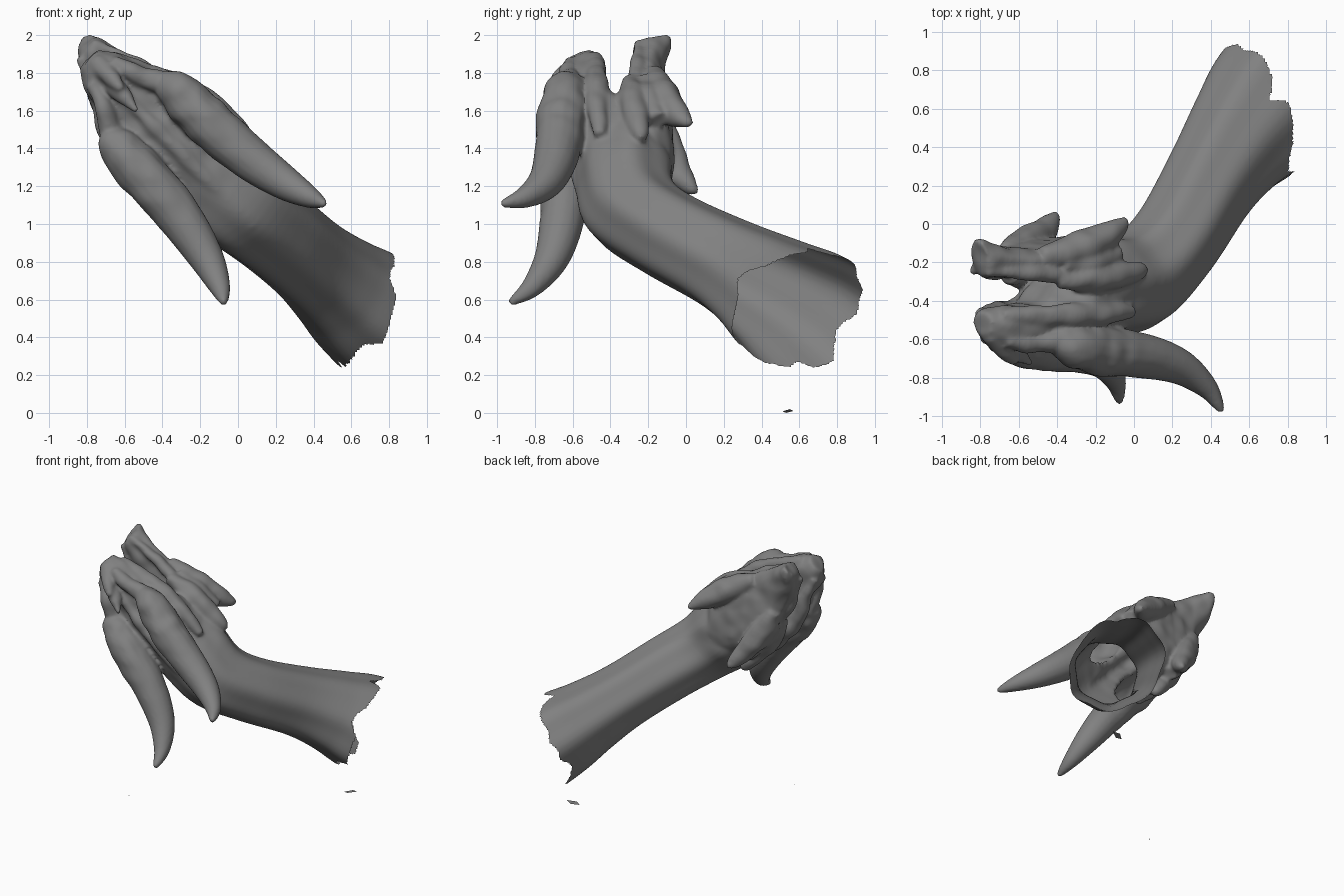
import bpy, bmesh, math, random
from mathutils import Vector, noise

if "Cube" in bpy.data.objects:
    bpy.data.objects.remove(bpy.data.objects["Cube"])

random.seed(4)

# Head frame: s forward, a sideways, h towards the crown
O = Vector((-0.25, -0.40, 1.34))
L = Vector((0.71, -0.06, 0.70)).normalized()
F = Vector((-0.70, 0.0, 0.71)).normalized()
U = L.cross(F).normalized()
if U.y > 0:
    U = -U


def world(p):
    return O + F * p[0] + L * p[1] + U * p[2]


def spline(keys, steps):
    """Catmull-Rom through tuples of numbers."""
    out = []
    n = len(keys)
    for i in range(n - 1):
        k = [keys[max(i - 1, 0)], keys[i], keys[i + 1], keys[min(i + 2, n - 1)]]
        for j in range(steps):
            t = j / steps
            out.append([0.5 * (2 * b + (c - a) * t + (2 * a - 5 * b + 4 * c - d) * t * t
                        + (3 * b - a - 3 * c + d) * t ** 3) for a, b, c, d in zip(*k)])
    out.append(list(keys[-1]))
    return out


bm = bmesh.new()


def skin(rings):
    """Closed skin over a list of rings."""
    vs = [[bm.verts.new(p) for p in r] for r in rings]
    n = len(vs[0])
    fs = [bm.faces.new(vs[0][::-1]), bm.faces.new(vs[-1])]
    for r, q in zip(vs, vs[1:]):
        for i in range(n):
            fs.append(bm.faces.new((r[i], r[(i + 1) % n], q[(i + 1) % n], q[i])))
    bmesh.ops.recalc_face_normals(bm, faces=fs)


def body(keys, flute=0.0, n=48):
    """Rings given by top (s, h), bottom (s, h), half width and side shift."""
    rings = []
    for ts, th, bs, bh, w, sh in spline(keys, 6):
        m = Vector(((ts + bs) / 2, sh, (th + bh) / 2))
        up = Vector(((ts - bs) / 2, 0, (th - bh) / 2))
        ring = []
        for i in range(n):
            t = math.tau * i / n
            k = 1 + flute * math.cos(7 * t)
            ring.append(world(m + up * math.cos(t) * k + Vector((0, w * math.sin(t) * k, 0))))
        rings.append(ring)
    skin(rings)


def tube(keys, sides=(1, -1), n=16):
    """Tapered tube through (s, a, h, radius), repeated on each side."""
    for sd in sides:
        pts = spline(keys, 6)
        rings = []
        for i, p in enumerate(pts):
            q0, q1 = pts[max(i - 1, 0)], pts[min(i + 1, len(pts) - 1)]
            d = (Vector(q1[:3]) - Vector(q0[:3])).normalized()
            x = d.cross(Vector((0.1, 0.2, 1))).normalized()
            y = d.cross(x)
            r = max(p[3], 0.008)
            ring = []
            for j in range(n):
                t = math.tau * j / n
                v = Vector(p[:3]) + (x * math.cos(t) + y * math.sin(t)) * r
                ring.append(world((v.x, v.y * sd, v.z)))
            rings.append(ring)
        skin(rings)


# Neck and skull back
body([(-1.70, -0.88, -1.30, -1.56, 0.34, 0.06), (-1.41, -0.68, -1.00, -1.31, 0.315, 0.05),
      (-1.21, -0.57, -0.83, -1.07, 0.27, 0.04), (-1.02, -0.42, -0.66, -0.80, 0.24, 0.035),
      (-0.76, -0.13, -0.45, -0.49, 0.24, 0.03), (-0.48, 0.12, -0.28, -0.35, 0.25, 0.01),
      (-0.18, 0.18, -0.08, -0.33, 0.28, 0), (0.15, 0.20, 0.12, -0.28, 0.25, 0)], 0.03)
# Skull and upper jaw
body([(-0.15, 0.16, -0.10, -0.25, 0.22, 0), (0.02, 0.20, 0.02, -0.24, 0.27, 0),
      (0.22, 0.22, 0.22, -0.15, 0.27, 0), (0.40, 0.22, 0.40, 0.00, 0.22, 0),
      (0.56, 0.23, 0.56, 0.02, 0.16, 0), (0.68, 0.23, 0.68, 0.03, 0.12, 0),
      (0.76, 0.18, 0.76, 0.06, 0.07, 0)], 0.02)
# Lower jaw
body([(-0.08, -0.08, -0.10, -0.33, 0.18, 0), (0.12, -0.08, 0.10, -0.34, 0.24, 0),
      (0.34, -0.13, 0.34, -0.31, 0.21, 0), (0.55, -0.13, 0.55, -0.28, 0.16, 0),
      (0.72, -0.12, 0.74, -0.30, 0.11, 0), (0.79, -0.13, 0.81, -0.32, 0.075, 0.02),
      (0.82, -0.18, 0.86, -0.32, 0.045, 0.035)], 0.02)
# Horns
tube([(0.40, 0.21, 0.18, 0.06), (0.31, 0.215, 0.22, 0.11), (0.08, 0.22, 0.25, 0.13),
      (-0.18, 0.24, 0.27, 0.12), (-0.42, 0.285, 0.325, 0.095),
      (-0.58, 0.335, 0.43, 0.06), (-0.655, 0.37, 0.54, 0.025), (-0.665, 0.375, 0.56, 0.01)])
# Jaw spikes
tube([(0.48, 0.13, -0.23, 0.06), (0.28, 0.20, -0.28, 0.09), (0.12, 0.23, -0.34, 0.075),
      (0.02, 0.25, -0.41, 0.045), (-0.01, 0.255, -0.45, 0.015)])
# Cheek spikes
tube([(0.40, 0.18, -0.12, 0.05), (0.20, 0.25, -0.13, 0.075), (0.0, 0.28, -0.16, 0.062),
      (-0.11, 0.29, -0.18, 0.04), (-0.14, 0.295, -0.19, 0.015)])
# Frill between the spikes
tube([(0.38, 0.18, -0.20, 0.06), (0.20, 0.23, -0.22, 0.075), (0.03, 0.25, -0.27, 0.05)])
# Lip ridges
tube([(0.70, 0.08, 0.07, 0.03), (0.56, 0.13, 0.07, 0.05), (0.32, 0.235, 0.06, 0.06),
      (0.12, 0.26, 0.05, 0.055), (-0.08, 0.27, 0.04, 0.03)])
# Brow ridges
tube([(0.66, 0.08, 0.20, 0.035), (0.50, 0.13, 0.22, 0.05), (0.36, 0.22, 0.18, 0.06)])
# Crown ridge
tube([(0.60, 0, 0.20, 0.03), (0.30, 0, 0.20, 0.05), (-0.10, 0, 0.16, 0.05),
      (-0.48, 0, 0.09, 0.04)], (1,))
# Nose horns
tube([(0.72, 0.02, 0.17, 0.05), (0.62, 0.02, 0.25, 0.05), (0.52, 0.02, 0.32, 0.02)], (1,))
tube([(0.60, 0.0, 0.20, 0.05), (0.50, 0.0, 0.27, 0.05), (0.38, 0.0, 0.33, 0.02)], (1,))
# Lower lip ridges
tube([(0.80, 0.05, -0.16, 0.025), (0.62, 0.125, -0.15, 0.035), (0.45, 0.17, -0.15, 0.045),
      (0.25, 0.22, -0.13, 0.04)])

me = bpy.data.meshes.new("head_and_neck")
bm.to_mesh(me)
bm.free()
head = bpy.data.objects.new("head_and_neck", me)
bpy.context.collection.objects.link(head)
bpy.context.view_layer.objects.active = head
head.select_set(True)

# Fuse the parts into one soft skin
rm = head.modifiers.new("fuse", 'REMESH')
rm.mode = 'VOXEL'
rm.voxel_size = 0.0125
sm = head.modifiers.new("soften", 'SMOOTH')
sm.factor = 0.5
sm.iterations = 8
for m in ("fuse", "soften"):
    bpy.ops.object.modifier_apply(modifier=m)

# Lumpy skin on the head, torn open end on the neck
N = 30
teeth = [random.uniform(-0.06, 0.06) for _ in range(N)]
bm = bmesh.new()
bm.from_mesh(head.data)
bm.normal_update()
for v, nrm in [(v, v.normal.copy()) for v in bm.verts]:
    q = v.co - O
    k = min(max((q.dot(F) + 0.3) * 2, 0), 1)
    v.co += nrm * noise.noise(v.co * 9) * 0.016 * k
gone = []
for f in bm.faces:
    q = f.calc_center_median() - O
    s, a, h = q.dot(F), q.dot(L), q.dot(U)
    along = -0.82 * s - 0.57 * h
    if along < 1.1:
        continue
    across = -0.57 * (s + 1.22) + 0.82 * (h + 1.01)
    g = (math.atan2(a, across) / math.tau + 0.5) * N
    i, t = int(g), g - int(g)
    jag = teeth[i % N] * (1 - t) + teeth[(i + 1) % N] * t
    limit = 1.57 - 0.42 * a - 0.22 * across + min(0, a) * max(0, -across) * 1.2
    if along > limit + jag:
        gone.append(f)
bmesh.ops.delete(bm, geom=gone, context='FACES')
bm.to_mesh(head.data)
bm.free()
bpy.ops.object.shade_smooth_by_angle(angle=math.radians(60))

# Dark grey hide
hide = bpy.data.materials.new("dark_grey")
hide.diffuse_color = (0.22, 0.22, 0.22, 1)
hide.use_nodes = True
hide.node_tree.nodes["Principled BSDF"].inputs["Base Color"].default_value = hide.diffuse_color
head.data.materials.append(hide)


# Loose scraps near the ground
def scrap(name, pts):
    m = bpy.data.meshes.new(name)
    m.from_pydata(pts, [], [list(range(len(pts)))])
    m.materials.append(hide)
    bpy.context.collection.objects.link(bpy.data.objects.new(name, m))


scrap("large_scrap", [(0.56, 0.53, 0.0), (0.60, 0.51, 0.008), (0.66, 0.55, 0.02), (0.61, 0.57, 0.01)])
scrap("small_scrap", [(-0.592, -0.53, 0.064), (-0.582, -0.53, 0.066), (-0.586, -0.52, 0.066)])
